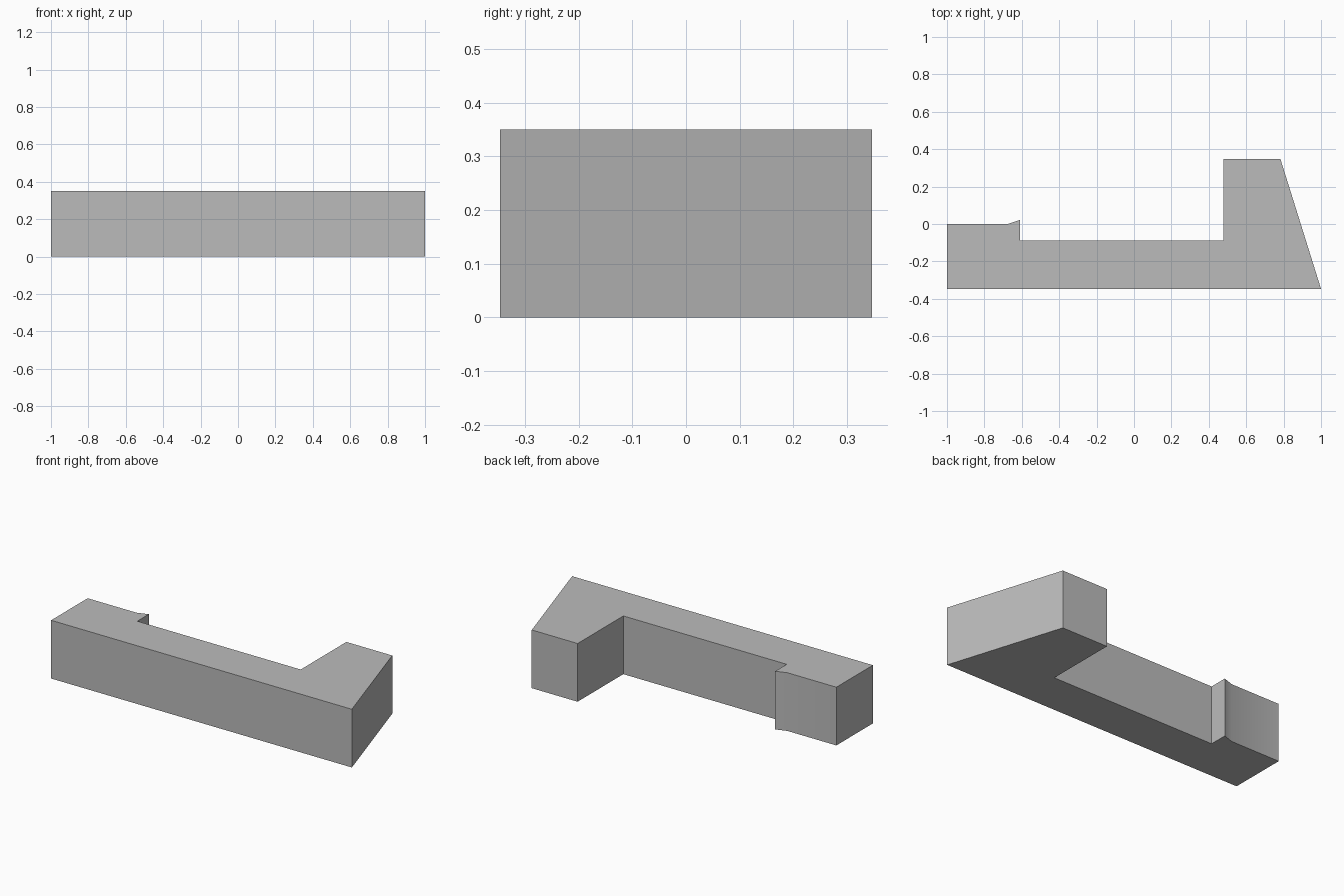
import bpy
import bmesh
from math import radians

HEIGHT = 0.35

cube = bpy.data.objects.get("Cube")
if cube:
    bpy.data.objects.remove(cube, do_unlink=True)

# Plain grey material
grey = bpy.data.materials.new("plain_grey")
grey.use_nodes = True
colour = (0.5, 0.5, 0.5, 1)
grey.diffuse_color = colour
grey.node_tree.nodes["Principled BSDF"].inputs["Base Color"].default_value = colour

# Plan outline: long bar, tapered arm on the left, short hooked lip on the right
outline = [
    (-1, -0.347), (1, -0.347),
    (0.783, 0.347), (0.478, 0.347),
    (0.478, -0.087), (-0.609, -0.087),
    (-0.609, 0.022), (-0.674, 0), (-1, 0),
]

# Extrude the outline upwards into a solid
bm = bmesh.new()
base = bm.faces.new([bm.verts.new((x, y, 0)) for x, y in outline])
top = bmesh.ops.extrude_face_region(bm, geom=[base], use_keep_orig=True)["geom"]
bmesh.ops.translate(bm, vec=(0, 0, HEIGHT),
                    verts=[v for v in top if isinstance(v, bmesh.types.BMVert)])
bmesh.ops.recalc_face_normals(bm, faces=bm.faces)

mesh = bpy.data.meshes.new("bracket_bar")
bm.to_mesh(mesh)
bm.free()
mesh.materials.append(grey)
bar = bpy.data.objects.new("bracket_bar", mesh)
bpy.context.collection.objects.link(bar)

# Soft shading across the shallow lip, crisp edges elsewhere
bpy.ops.object.select_all(action="DESELECT")
bar.select_set(True)
bpy.context.view_layer.objects.active = bar
bpy.ops.object.shade_smooth_by_angle(angle=radians(30))
